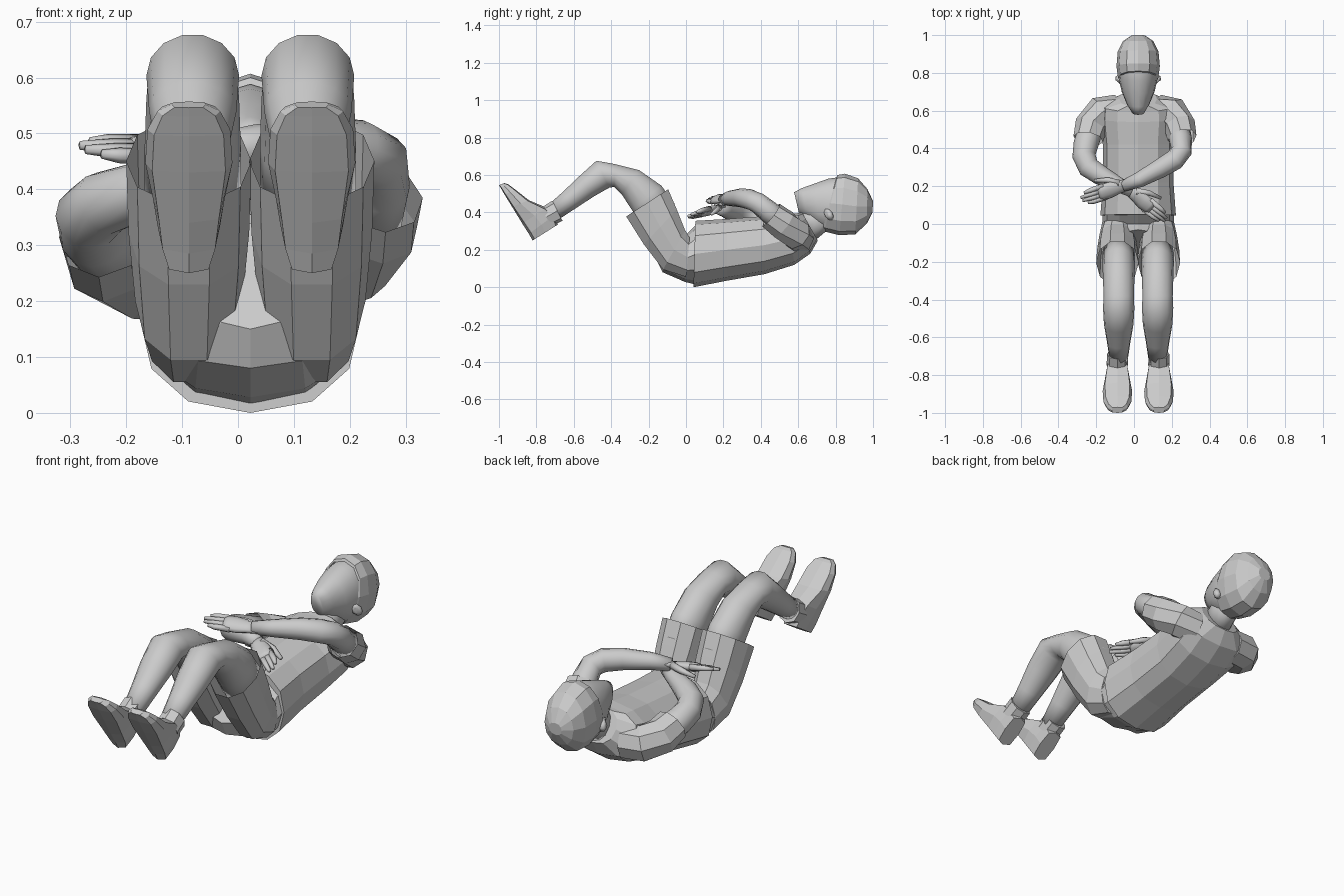
import bpy, bmesh, math
from mathutils import Vector

CX = 0.022  # body midline


def ellipse(c, u, v, n, p=1.0):
    ring = []
    for i in range(n):
        a = 2 * math.pi * i / n
        co, si = math.cos(a), math.sin(a)
        ring.append(c + u * math.copysign(abs(co) ** p, co) + v * math.copysign(abs(si) ** p, si))
    return ring


def slices(secs, x=CX, n=12, p=0.9):
    """Rings from side-view sections: front (y, z), back (y, z), half width."""
    out = []
    for (fy, fz), (by, bz), hw in secs:
        f, b = Vector((x, fy, fz)), Vector((x, by, bz))
        out.append(ellipse((f + b) / 2, Vector((hw, 0, 0)), (f - b) / 2, n, p))
    return out


def tube(pts, n=12, flat=1.0, side=Vector((0, 0, 1))):
    """Rings along a path of (x, y, z, radius); flat thins it along side."""
    P = [Vector(q[:3]) for q in pts]
    out = []
    for i, q in enumerate(pts):
        t = (P[min(i + 1, len(P) - 1)] - P[max(i - 1, 0)]).normalized()
        u = t.cross(side).normalized()
        v = u.cross(t).normalized()
        out.append(ellipse(P[i], u * q[3], v * q[3] * flat, n))
    return out


def make(name, lofts, smooth=False, caps=(True, True)):
    bm = bmesh.new()
    for rings in lofts:
        vs = [[bm.verts.new(co) for co in r] for r in rings]
        n = len(vs[0])
        for a, b in zip(vs, vs[1:]):
            for i in range(n):
                j = (i + 1) % n
                bm.faces.new((a[i], a[j], b[j], b[i]))
        if caps[0]:
            bm.faces.new(vs[0])
        if caps[1]:
            bm.faces.new(vs[-1])
    bmesh.ops.recalc_face_normals(bm, faces=bm.faces)
    for f in bm.faces:
        f.smooth = smooth
    me = bpy.data.meshes.new(name)
    bm.to_mesh(me)
    bm.free()
    ob = bpy.data.objects.new(name, me)
    bpy.context.collection.objects.link(ob)
    return ob


def hand(name, wrist, tip, side, thumb):
    """Flat palm, four close fingers and a thumb."""
    w, t = Vector(wrist), Vector(tip)
    d = t - w
    across = d.cross(side).normalized()
    pt = lambda f, s, r, drop=0: (*(w + d * f + across * s - side.normalized() * drop), r)
    parts = [tube([pt(-.1, 0, .032), pt(.15, 0, .037), pt(.35, 0, .046), pt(.52, 0, .045), pt(.6, 0, .036)],
                  10, .5, side)]
    for k, length in enumerate((.88, .98, 1.0, .9)):
        s = (k - 1.5) * .022
        parts.append(tube([pt(.45, s, .016), pt(.75, s, .014), pt(length, s * .9, .008)], 6, 1, side))
    parts.append(tube([pt(.1, thumb * .02, .02), pt(.32, thumb * .05, .016, .02),
                       pt(.6, thumb * .062, .009, .04)], 6, 1, side))
    make(name, parts, True)


# Shirt body
make("shirt", [slices([
    ((.05, .355), (.04, .0), .20), ((.22, .365), (.22, .035), .187),
    ((.42, .38), (.42, .07), .187), ((.54, .395), (.58, .12), .20),
    ((.595, .395), (.665, .18), .195), ((.62, .40), (.705, .25), .10)], p=.85)])

# Neck and head
make("neck", [slices([((.59, .38), (.69, .25), .062), ((.64, .41), (.75, .30), .06),
                      ((.72, .46), (.82, .35), .06)])], True)
make("head", [slices([
    ((.578, .508), (.603, .40), .033), ((.62, .53), (.65, .37), .06),
    ((.69, .555), (.71, .325), .087), ((.76, .58), (.77, .295), .102),
    ((.83, .59), (.83, .287), .106), ((.90, .575), (.90, .295), .10),
    ((.96, .525), (.955, .345), .077), ((.985, .47), (.98, .40), .035)], n=16, p=.95)], True)

# Hair cap
make("hair", [slices([
    ((.805, .588), (.73, .31), .103), ((.81, .60), (.74, .298), .107), ((.85, .607), (.82, .278), .115),
    ((.92, .582), (.905, .283), .108), ((.97, .525), (.967, .34), .08),
    ((1.0, .46), (.997, .40), .035)])], caps=(False, True))

# Shorts: seat, narrowing to the crotch
make("shorts_seat", [slices([
    ((.06, .34), (.05, .015), .19), ((0, .28), (-.005, .028), .19),
    ((-.005, .29), (-.125, .08), .18), ((-.03, .34), (-.16, .15), .10)], p=.95)])

for s, side in ((-1, "left"), (1, "right")):
    x = CX + s * .110
    # Shorts leg, open at the hem
    make("shorts_leg_" + side, [slices([
        ((.02, .27), (0, .05), .08), ((-.002, .31), (-.125, .09), .096),
        ((-.045, .42), (-.23, .225), .108), ((-.09, .527), (-.325, .375), .112)],
        x, 10, .92)], caps=(True, False))
    # Bare leg
    x = CX + s * .103
    make("leg_" + side, [slices([
        ((-.06, .45), (-.24, .33), .086), ((-.13, .545), (-.29, .41), .086),
        ((-.25, .628), (-.345, .495), .083), ((-.38, .66), (-.385, .535), .08),
        ((-.48, .678), (-.41, .53), .083), ((-.575, .592), (-.49, .485), .078),
        ((-.66, .51), (-.59, .42), .062), ((-.75, .43), (-.69, .355), .048)],
        x, 14, 1.0)], True)
    # Shoe with flat sole
    x = CX + s * .11
    make("shoe_" + side, [slices([
        ((-.685, .335), (-.82, .25), .042), ((-.705, .385), (-.84, .285), .056),
        ((-.745, .425), (-.875, .34), .064), ((-.84, .465), (-.93, .43), .078),
        ((-.91, .52), (-.97, .495), .074), ((-.95, .55), (-.99, .53), .056),
        ((-.97, .557), (-1.0, .546), .03)], x, 8, .5)])
    make("ankle_cuff_" + side, [slices([
        ((-.715, .462), (-.66, .355), .055), ((-.775, .425), (-.72, .325), .057)], x, 8)])
    # Ear, tucked against the hairline
    make("ear_" + side, [tube([(CX + s * .09, .765, .39, .035), (CX + s * .107, .76, .39, .032),
                               (CX + s * .11, .755, .39, .016)], 8, .65, Vector((0, .8, .5)))], True)

# Sleeves, open at the hem
make("sleeve_right", [tube([(.13, .60, .26, .085), (.205, .59, .28, .085), (.242, .52, .335, .084),
                            (.255, .455, .385, .077)], 8)], caps=(True, False))
make("sleeve_left", [tube([(-.09, .60, .25, .085), (-.175, .59, .255, .088), (-.228, .52, .28, .087),
                           (-.242, .45, .315, .08)], 8)], caps=(True, False))

# Folded arms, the right one on top
make("arm_right", [tube([
    (.23, .53, .33, .062), (.248, .44, .405, .06), (.25, .385, .45, .056), (.215, .34, .47, .055),
    (.14, .295, .478, .051), (.03, .235, .475, .041), (-.06, .20, .467, .03)])], True)
make("arm_left", [tube([
    (-.22, .53, .28, .066), (-.255, .42, .322, .066), (-.265, .36, .352, .062), (-.24, .30, .375, .058),
    (-.18, .26, .395, .053), (-.085, .21, .413, .04), (-.01, .17, .42, .03)])], True)

# Hands
hand("hand_right", (-.05, .205, .467), (-.28, .13, .475), Vector((.1, -.35, .9)), 1)
hand("hand_left", (-.02, .175, .42), (.17, .02, .385), Vector((-.3, -.4, 1)), -1)
